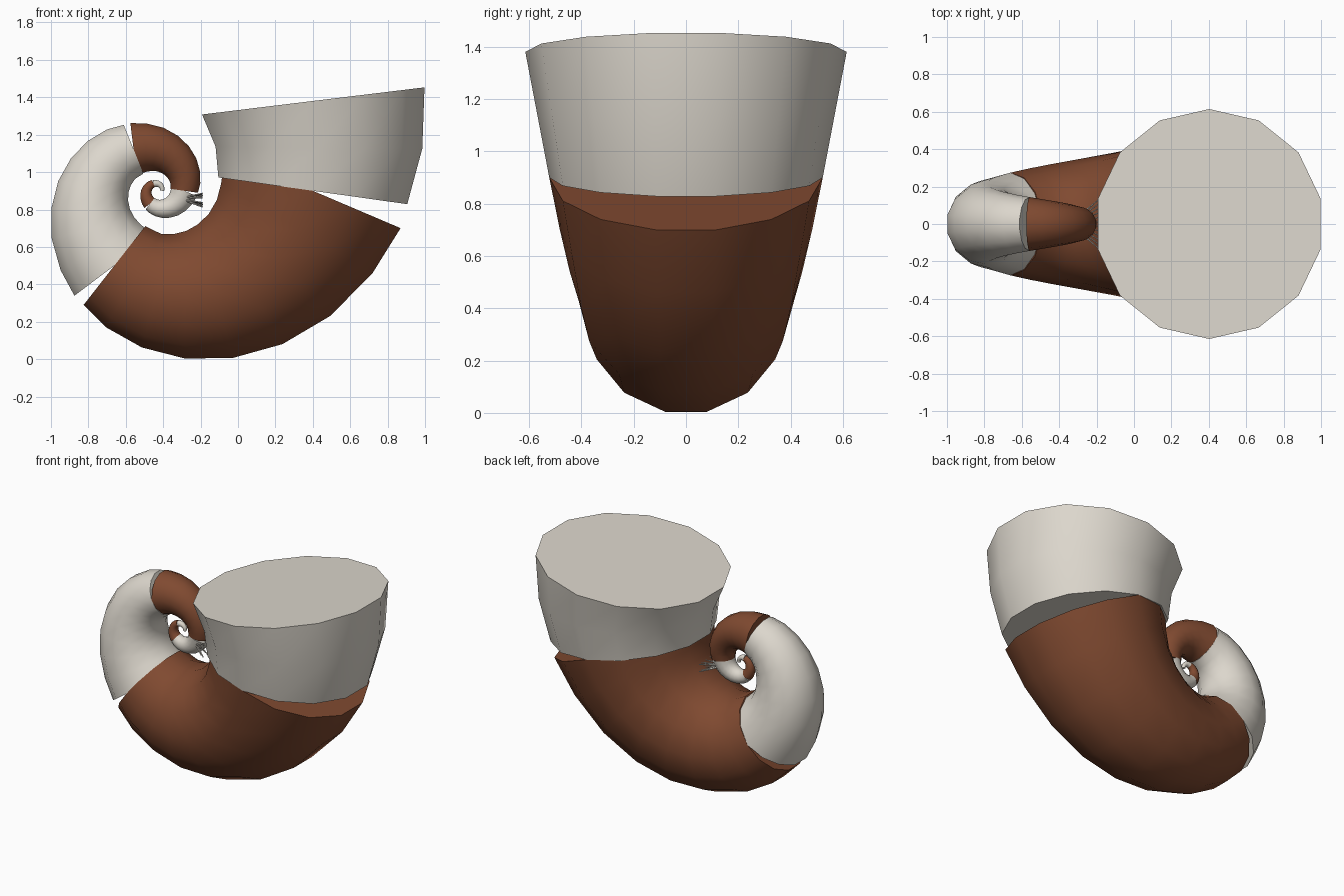
import bpy, bmesh, math
from mathutils import Vector

if "Cube" in bpy.data.objects:
    bpy.data.objects.remove(bpy.data.objects["Cube"])

POLE = Vector((-0.43, 0.0, 0.90))   # axis of the spiral
SIDES = 14
STEP = 15                           # degrees between rings


def material(name, rgb):
    m = bpy.data.materials.new(name)
    m.diffuse_color = (*rgb, 1)
    m.use_nodes = True
    m.node_tree.nodes["Principled BSDF"].inputs["Base Color"].default_value = m.diffuse_color
    return m


CREAM = material("cream", (0.72, 0.68, 0.61))
BROWN = material("brown", (0.215, 0.068, 0.030))


def spiral(deg):
    """Centre and tube radius at an angle on the logarithmic spiral."""
    t = math.radians(deg)
    R = 0.83 * math.exp(0.28 * t)
    return POLE + Vector((R * math.cos(t), 0, R * math.sin(t))), 0.642 * R ** 1.1


def finish(name, bm, mat):
    bmesh.ops.recalc_face_normals(bm, faces=bm.faces)
    me = bpy.data.meshes.new(name)
    bm.to_mesh(me)
    bm.free()
    me.materials.append(mat)
    ob = bpy.data.objects.new(name, me)
    bpy.context.collection.objects.link(ob)
    bpy.ops.object.select_all(action='DESELECT')
    ob.select_set(True)
    bpy.context.view_layer.objects.active = ob
    bpy.ops.object.shade_smooth_by_angle(angle=math.radians(40))
    return ob


def chamber(name, start, end, mat):
    """Capped tapered tube whose end rings follow their own end chord."""
    pts = [spiral(a) for a in range(start, end + 1, STEP)]
    bm = bmesh.new()
    rings = []
    for i, (c, r) in enumerate(pts):
        tan = Vector()
        if i > 0:
            tan += (c - pts[i - 1][0]).normalized()
        if i < len(pts) - 1:
            tan += (pts[i + 1][0] - c).normalized()
        tan.normalize()
        out = Vector((tan.z, 0, -tan.x))
        ring = []
        for k in range(SIDES):
            a = 2 * math.pi * (k + 0.5) / SIDES
            ring.append(bm.verts.new(c + r * (out * math.cos(a) + Vector((0, math.sin(a), 0)))))
        rings.append(ring)
    for a, b in zip(rings, rings[1:]):
        for k in range(SIDES):
            n = (k + 1) % SIDES
            bm.faces.new((a[k], a[n], b[n], b[k]))
    bm.faces.new(rings[0])
    bm.faces.new(rings[-1])
    return finish(name, bm, mat)


# Shell: short open-end chamber, then alternating bands winding inwards
chamber("mouth_chamber", 0, 30, CREAM)
for i in range(6):
    chamber(f"shell_band_{i + 1}", -120 * (i + 1), -120 * i, CREAM if i % 2 else BROWN)

# Small fan of tentacles beside the inner coil
bm = bmesh.new()
COUNT = 12
for row in range(2):
    for i in range(COUNT):
        f = 2 * i / (COUNT - 1) - 1
        base = Vector((-0.29, 0.045 * f, 0.852 + 0.010 * row))
        tip = Vector((-0.19, 0.13 * f, 0.825 + 0.05 * row + 0.012 * math.cos(3 * i)))
        axis = tip - base
        rot = axis.to_track_quat('Z', 'Y').to_matrix().to_4x4()
        rot.translation = (base + tip) / 2
        bmesh.ops.create_cone(bm, cap_ends=True, segments=6, radius1=0.006, radius2=0.003,
                              depth=axis.length, matrix=rot)
finish("tentacles", bm, CREAM)
